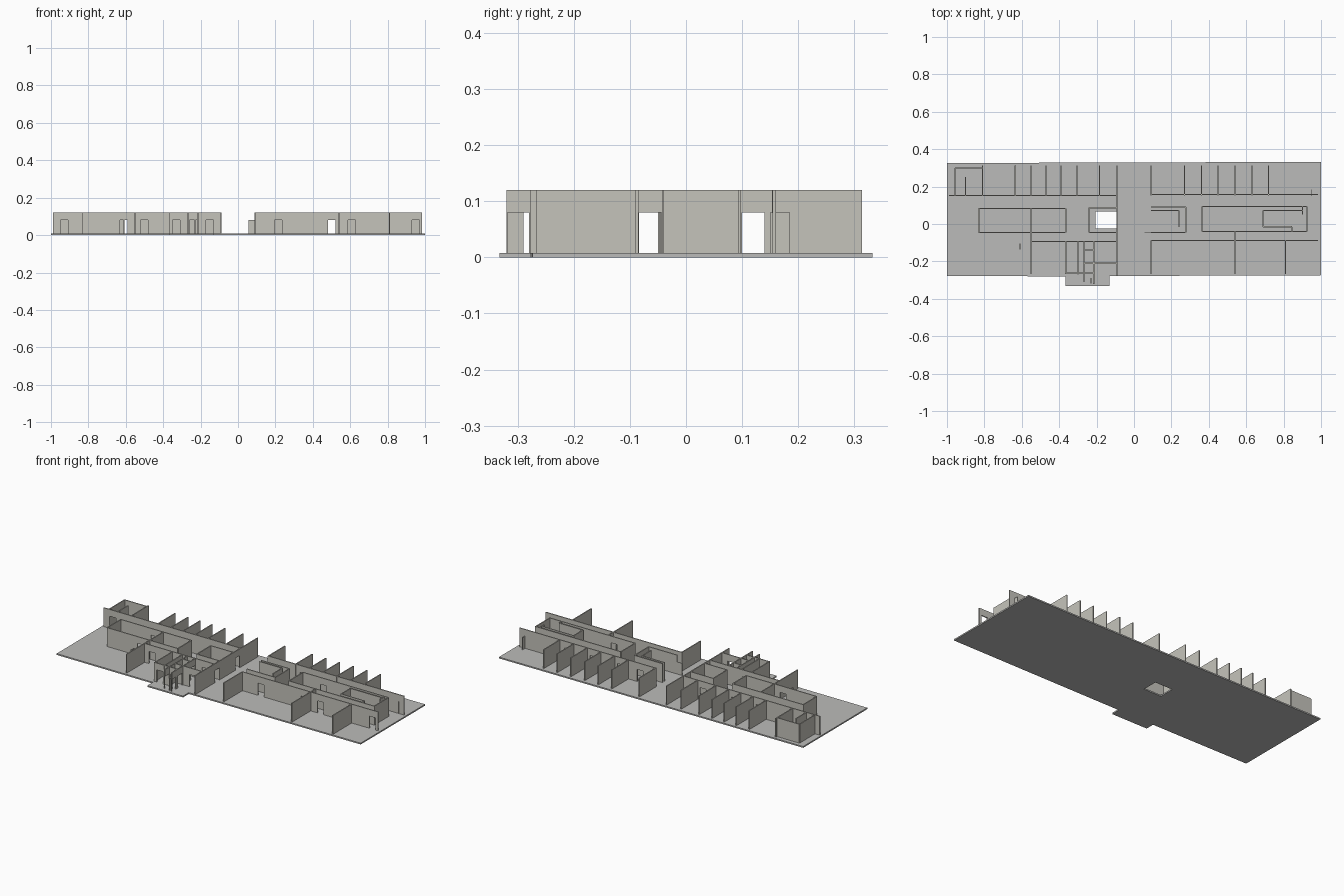
import bpy, bmesh

if "Cube" in bpy.data.objects:
    bpy.data.objects.remove(bpy.data.objects["Cube"])

Z0, ZD, ZT, T = 0.008, 0.08, 0.12, 0.006   # floor top, door head, wall top, thickness


def material(name, c):
    m = bpy.data.materials.new(name)
    m.diffuse_color = (*c, 1)
    m.use_nodes = True
    m.node_tree.nodes["Principled BSDF"].inputs["Base Color"].default_value = m.diffuse_color
    return m


wall_mat = material("warm grey wall", (0.56, 0.55, 0.50))
floor_mat = material("grey floor", (0.50, 0.50, 0.49))


def make_object(name, bm, mat):
    bmesh.ops.recalc_face_normals(bm, faces=bm.faces)
    me = bpy.data.meshes.new(name)
    bm.to_mesh(me)
    bm.free()
    me.materials.append(mat)
    ob = bpy.data.objects.new(name, me)
    bpy.context.collection.objects.link(ob)


def box(bm, x0, x1, y0, y1, z0, z1):
    vs = bmesh.ops.create_cube(bm, size=1)["verts"]
    for v in vs:
        v.co = ((x0 + x1) / 2 + v.co.x * (x1 - x0),
                (y0 + y1) / 2 + v.co.y * (y1 - y0),
                (z0 + z1) / 2 + v.co.z * (z1 - z0))


def wall(bm, axis, at, a, b, doors=(), width=0.04):
    """Straight wall along an axis; each door centre leaves an opening under a lintel."""
    def piece(p, q, z0, z1):
        if axis == "x":
            box(bm, p, q, at - T / 2, at + T / 2, z0, z1)
        else:
            box(bm, at - T / 2, at + T / 2, p, q, z0, z1)
    start = a
    for d in sorted(doors):
        piece(start, d - width / 2, Z0, ZT)
        piece(d - width / 2, d + width / 2, ZD, ZT)
        start = d + width / 2
    piece(start, b, Z0, ZT)


def build(name, walls):
    bm = bmesh.new()
    for w in walls:
        wall(bm, *w)
    make_object(name, bm, wall_mat)


# Floor slab: outline with a front bay and a stair opening
bm = bmesh.new()
outline = [(-1, -.278), (-.365, -.28), (-.365, -.332), (-.13, -.332), (-.13, -.278),
           (1, -.274), (1, .332), (-1, .326)]
hole = [(-.205, -.025), (-.09, -.025), (-.09, .067), (-.205, .067)]
edges = []
for loop in (outline, hole):
    vs = [bm.verts.new((x, y, 0)) for x, y in loop]
    edges += [bm.edges.new((vs[i], vs[i - 1])) for i in range(len(vs))]
bmesh.ops.triangle_fill(bm, edges=edges, use_beauty=True)
top = bmesh.ops.extrude_face_region(bm, geom=bm.faces[:])["geom"]
for v in top:
    if isinstance(v, bmesh.types.BMVert):
        v.co.z = Z0
make_object("floor_slab", bm, floor_mat)

# Corridor walls running the length of the building
build("corridor_walls", [
    ("x", .153, -.99, -.09, (-.93, -.59, -.43, -.22)),
    ("x", .157, .09, .985, (.19, .32, .50, .67)),
    ("x", -.094, -.55, -.09, (-.50, -.33, -.15)),
    ("x", -.088, .09, .985, (.215, .50, .607, .95)),
])

# Partitions between the back rooms
build("back_partitions",
      [("y", x, .153, .314) for x in (-.635, -.55, -.47, -.39, -.305, -.185, -.09,
                                      .09, .27, .36, .45, .54, .63, .72)])

# Corner room at the back left
build("corner_room", [
    ("y", -.957, .153, .30), ("y", -.81, .153, .314),
    ("x", .30, -.957, -.81), ("y", -.90, .153, .25),
])

# Left core rooms
build("left_core", [
    ("x", .083, -.83, -.365, (-.61,)), ("x", -.045, -.83, -.365, (-.61,)),
    ("y", -.83, -.045, .083), ("y", -.55, -.045, .083),
    ("y", -.365, -.045, .083),
])

# Stair enclosure around the opening
build("stair_walls", [
    ("x", .087, -.24, -.09), ("x", -.045, -.24, -.09),
    ("y", -.24, -.045, .087), ("y", -.09, -.094, .153, (-.07, .12)),
])

# Right core rooms
build("right_core", [
    ("x", .09, .09, .277), ("x", -.045, .09, .277), ("y", .277, -.045, .09),
    ("x", .072, .09, .24), ("y", .24, -.015, .072),
    ("x", .094, .363, .925, (.50,)), ("x", -.04, .363, .925, (.50,)),
    ("y", .363, -.04, .094), ("y", .925, -.04, .094),
    ("x", .072, .69, .90), ("x", -.015, .69, .845), ("y", .69, -.015, .072),
    ("y", .845, -.04, -.015), ("y", .90, .05, .094),
])

# Partitions between the front rooms
build("front_partitions", [
    ("y", -.55, -.266, -.045, (-.07,)), ("y", -.365, -.266, -.094),
    ("y", .09, -.266, -.088), ("y", .54, -.266, -.04, (-.064,)),
    ("y", .81, -.266, -.088), ("y", -.09, -.278, -.094),
])

# Small service rooms in the front bay
build("service_rooms", [
    ("y", -.30, -.27, -.094, (-.12,)), ("y", -.268, -.31, -.094, (-.12, -.29)),
    ("y", -.215, -.318, -.094, (-.12, -.17, -.24, -.30)),
    ("x", -.14, -.268, -.215), ("x", -.21, -.268, -.09, (-.15,)),
    ("x", -.262, -.365, -.215, (-.33, -.24)),
])

# Open door leaves
bm = bmesh.new()
for x, y0, y1 in ((-.23, -.318, -.29), (-.61, -.135, -.105), (.95, .15, .185)):
    box(bm, x - .002, x + .002, y0, y1, Z0, ZD)
box(bm, .055, .09, -.046, -.042, Z0, ZD)
make_object("door_leaves", bm, wall_mat)
